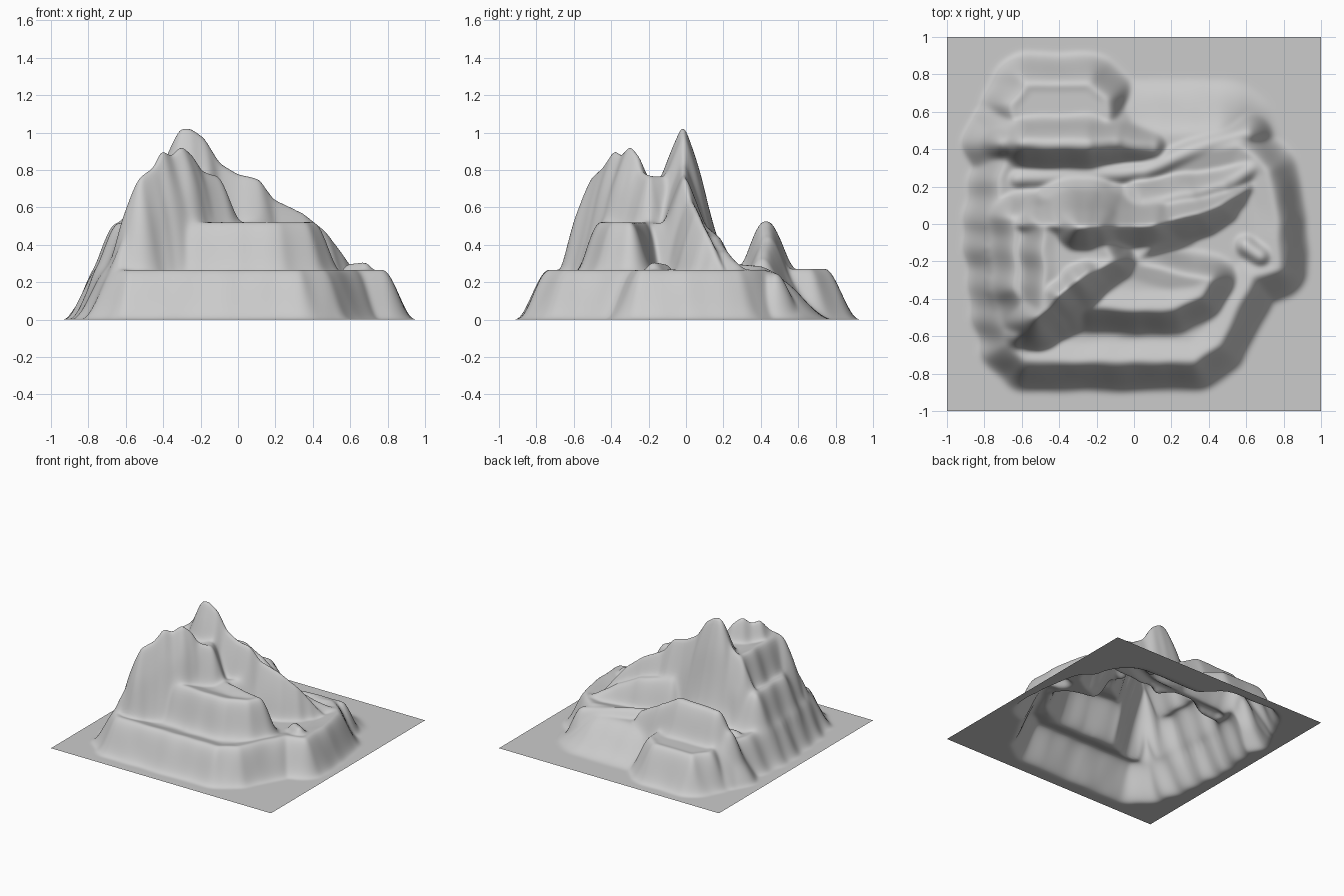
import bpy, bmesh, math
from mathutils import Vector, noise

if "Cube" in bpy.data.objects:
    bpy.data.objects.remove(bpy.data.objects["Cube"])

N = 180  # grid cells per side


def seg_dist(x, y, a, b):
    """Distance to segment a-b and position along it."""
    dx, dy = b[0] - a[0], b[1] - a[1]
    t = ((x - a[0]) * dx + (y - a[1]) * dy) / (dx * dx + dy * dy)
    t = min(1, max(0, t))
    return math.hypot(x - a[0] - t * dx, y - a[1] - t * dy), t


def terrace(x, y, rim, top, base, width, dip):
    """Step with a smooth skirt outside its rim and a slight dip behind it."""
    inside, d = False, 9
    for a, b in zip(rim, rim[1:] + rim[:1]):
        d = min(d, seg_dist(x, y, a, b)[0])
        if (a[1] > y) != (b[1] > y) and x < a[0] + (y - a[1]) * (b[0] - a[0]) / (b[1] - a[1]):
            inside = not inside
    if inside:
        return top - min(dip, d * .3)
    t = max(0, 1 - d / width)
    return base + (top - base) * t * t * (3 - 2 * t) if t > 0 else 0


def ridge(x, y, crest, drop):
    """Crest line with heights; drop is a list of (distance, fall)."""
    best = 0
    for a, b in zip(crest, crest[1:]):
        d, t = seg_dist(x, y, a, b)
        z = a[2] + t * (b[2] - a[2])
        for (d0, f0), (d1, f1) in zip(drop, drop[1:]):
            if d0 <= d < d1:
                best = max(best, z - f0 - (f1 - f0) * (d - d0) / (d1 - d0))
    return best


# Terraces: rim, top, base, skirt width, dip
TERRACES = [
    # lower step
    ([(-.58, -.73), (.33, -.73), (.45, -.64), (.55, -.44), (.63, -.28), (.77, -.24), (.76, 0),
      (.71, .28), (.56, .42), (.1, .33), (-.12, .5), (-.3, .5), (-.63, .5), (-.7, .3),
      (-.75, 0), (-.72, -.4), (-.67, -.63)], .27, 0, .175, .03),
    # back left shelf
    ([(-.62, .4), (-.14, .4), (-.15, .66), (-.24, .745), (-.58, .745), (-.65, .64)], .275, 0, .175, .01),
    # gentle back right apron
    ([(-.1, .3), (.4, .38), (.45, .46), (0, .46)], .23, 0, .33, 0),
    # middle step on the left
    ([(-.56, -.53), (-.63, -.35), (-.64, .03), (-.2, .08), (.2, 0), (0, -.2)], .52, .25, .15, .01),
    # middle step spur at the front
    ([(-.3, -.43), (.02, -.46), (.22, -.45), (.36, -.38), (.41, -.3), (.3, -.28), (0, -.2),
      (-.2, -.2)], .525, .25, .14, .03),
    # upper step
    ([(-.49, -.45), (-.49, -.02), (-.2, -.03), (-.12, -.19), (-.3, -.33)], .77, .5, .13, .02),
]

# Ridges: crest line and cross profile
STEEP = [(0, 0), (.05, .12), (.1, .26), (.16, .49), (.21, .66), (.3, .82), (.4, 1)]
SOFT = [(0, 0), (.03, .01), (.07, .09), (.12, .22), (.2, .34), (.3, .5)]
RIDGES = [
    # main ridge
    ([(-.65, 0, .5), (-.52, 0, .75), (-.4, -.02, .86), (-.31, -.02, 1.05), (-.26, -.02, 1.05),
      (-.19, -.02, 1.0), (-.1, -.02, .86), (0, -.01, .8), (.1, 0, .78), (.18, .02, .67),
      (.35, .06, .59), (.46, .1, .5), (.54, .15, .4), (.62, .2, .29)], STEEP),
    # gentler back slope at its right end
    ([(.05, .1, .5), (.3, .15, .45), (.48, .2, .37), (.62, .29, .28)], SOFT),
    # front diagonal ridge
    ([(-.63, -.6, .42), (-.56, -.555, .57), (-.52, -.5, .79), (-.45, -.44, .84),
      (-.4, -.38, .93), (-.35, -.34, .9), (-.3, -.3, .95), (-.25, -.26, .9),
      (-.2, -.24, .82), (-.1, -.2, .78), (0, -.19, .56)], STEEP),
    # back hill
    ([(-.68, .43, .38), (-.58, .43, .52), (-.25, .43, .53), (-.1, .43, .45), (.1, .41, .33)], SOFT),
    # low valley rib
    ([(-.62, .24, .29), (.05, .28, .3), (.3, .39, .29), (.6, .48, .25)], SOFT),
    # right shoulder knob
    ([(.6, -.12, .3), (.68, -.17, .31)], SOFT),
]


def height(x, y):
    # Fluted left flank and a little irregularity: bend the lookup position
    flute = .007 * math.sin(y * 33) * min(1, max(0, (-.35 - x) * 4))
    n = noise.noise_vector(Vector((x * 6, y * 6, 3)))
    px, py = x + flute + .014 * n.x, y + .012 * n.y
    return max(max(terrace(px, py, *t) for t in TERRACES),
               max(ridge(px, py, *r) for r in RIDGES))


coords = [-1 + 2 * i / N for i in range(N + 1)]
H = [[height(x, y) for x in coords] for y in coords]

# Soften the breaks
for _ in range(3):
    for _axis in range(2):
        H = [[(r[max(i - 1, 0)] + 2 * r[i] + r[min(i + 1, N)]) / 4 for i in range(N + 1)] for r in H]
        H = [list(c) for c in zip(*H)]

# Open terrain sheet
bm = bmesh.new()
verts = [[bm.verts.new((x, y, H[j][i])) for i, x in enumerate(coords)] for j, y in enumerate(coords)]
for j in range(N):
    for i in range(N):
        bm.faces.new((verts[j][i], verts[j][i + 1], verts[j + 1][i + 1], verts[j + 1][i])).smooth = True
mesh = bpy.data.meshes.new("mountain_terrain")
bm.to_mesh(mesh)
bm.free()
bpy.context.collection.objects.link(bpy.data.objects.new("mountain_terrain", mesh))
